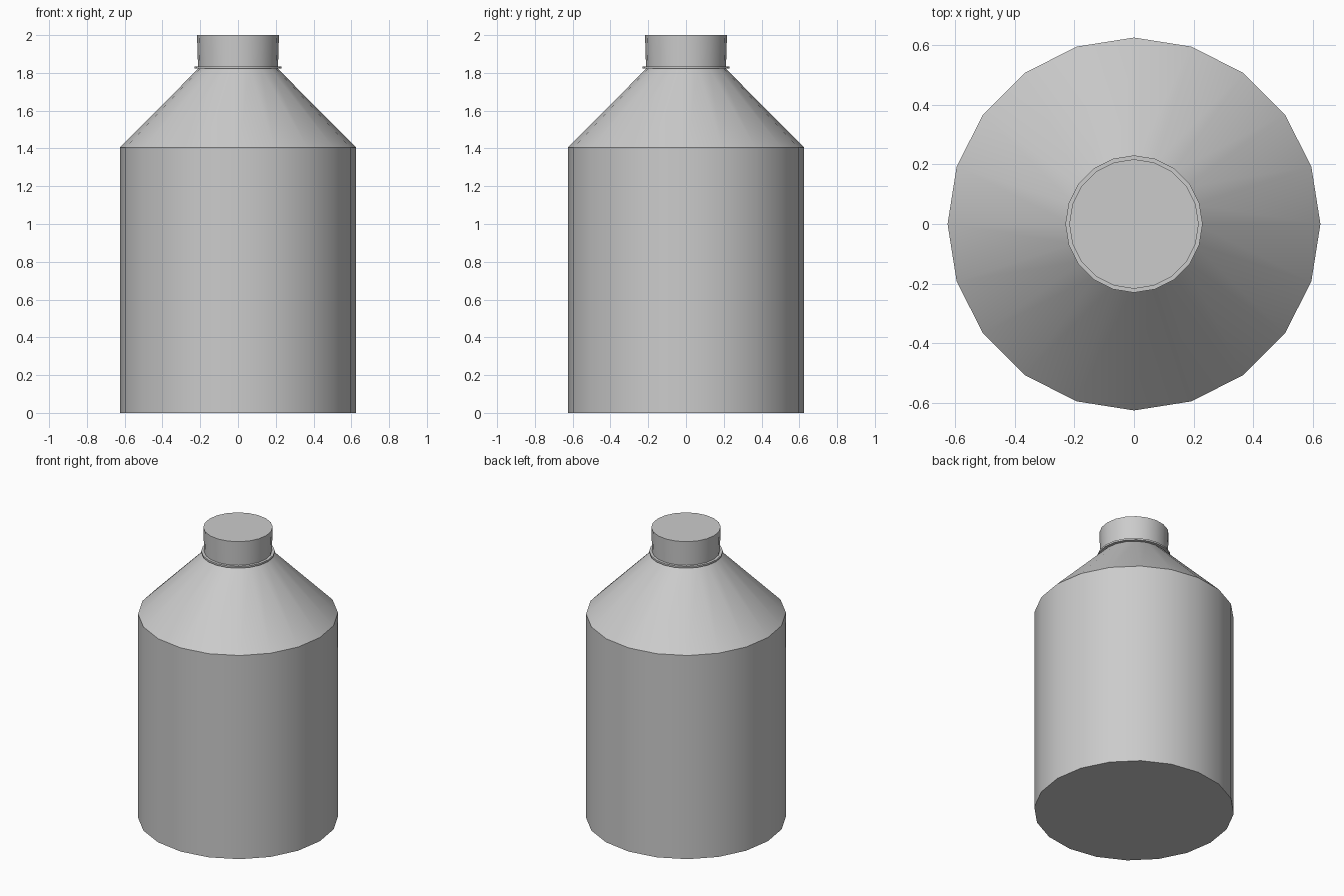
import bpy, bmesh, math

if "Cube" in bpy.data.objects:
    bpy.data.objects.remove(bpy.data.objects["Cube"])

SIDES = 20


def lathe(name, profile):
    """Revolve (radius, z) points around z, with flat n-gon end caps."""
    bm = bmesh.new()
    rings = []
    for r, z in profile:
        rings.append([bm.verts.new((r * math.cos(2 * math.pi * i / SIDES),
                                    r * math.sin(2 * math.pi * i / SIDES), z))
                      for i in range(SIDES)])
    for low, high in zip(rings, rings[1:]):
        for i in range(SIDES):
            j = (i + 1) % SIDES
            bm.faces.new((low[i], low[j], high[j], high[i]))
    bm.faces.new(rings[0][::-1])
    bm.faces.new(rings[-1])
    mesh = bpy.data.meshes.new(name)
    bm.to_mesh(mesh)
    bm.free()
    obj = bpy.data.objects.new(name, mesh)
    bpy.context.collection.objects.link(obj)
    bpy.ops.object.select_all(action='DESELECT')
    obj.select_set(True)
    bpy.context.view_layer.objects.active = obj
    bpy.ops.object.shade_smooth_by_angle(angle=math.radians(30))
    return obj


# Bottle body: straight wall, sloping shoulder, neck stub under the cap
lathe("bottle_body", [(0.625, 0), (0.625, 1.405), (0.208, 1.825), (0.208, 1.86)])

# Thin collar around the neck
lathe("neck_collar", [(0.23, 1.823), (0.23, 1.835)])

# Screw cap
lathe("cap", [(0.212, 1.835), (0.217, 2.0)])
